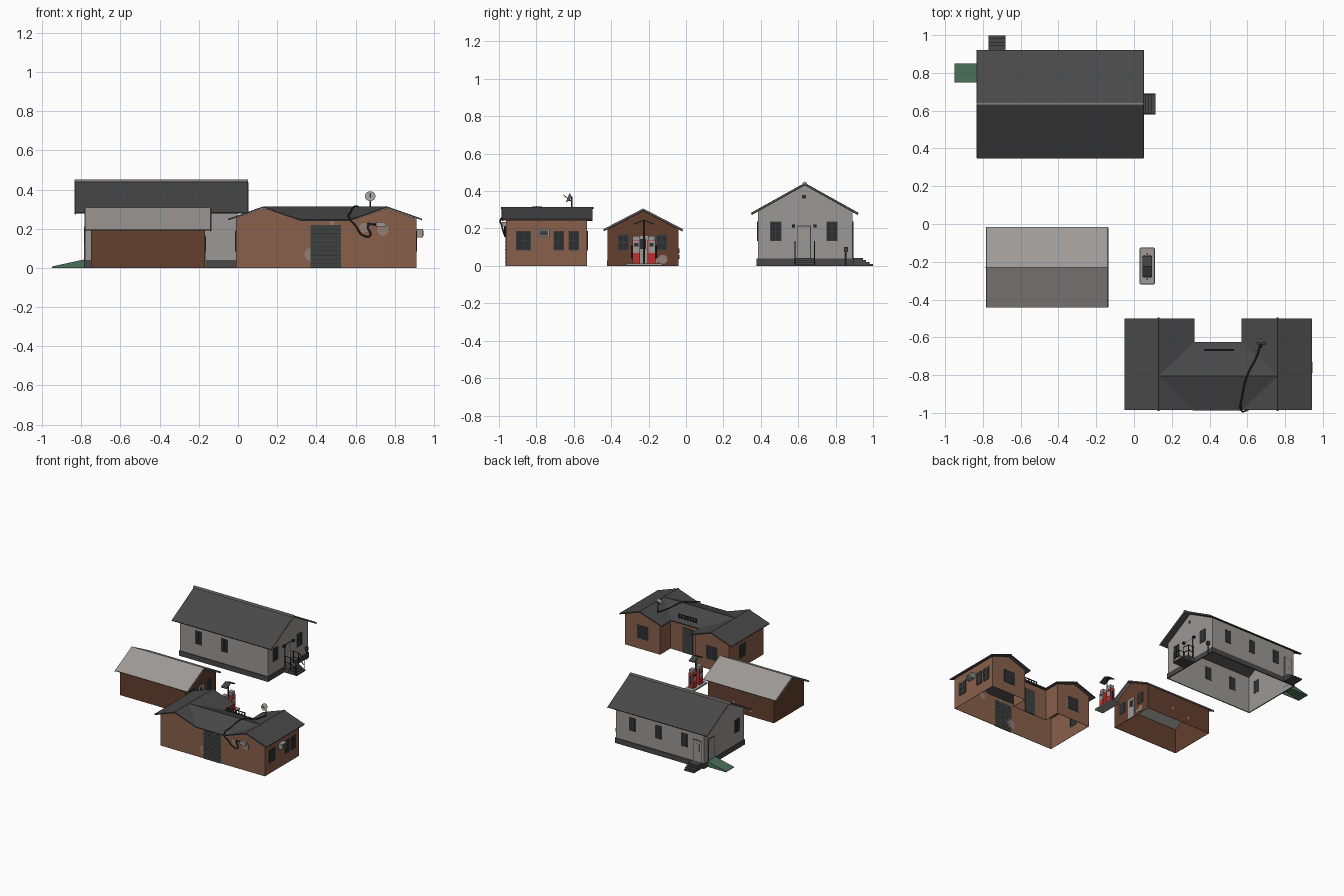
import bpy, bmesh, math
from mathutils import Vector

if "Cube" in bpy.data.objects:
    bpy.data.objects.remove(bpy.data.objects["Cube"])


def material(name, r, g, b):
    m = bpy.data.materials.new(name)
    m.use_nodes = True
    m.diffuse_color = (r, g, b, 1)
    m.node_tree.nodes["Principled BSDF"].inputs["Base Color"].default_value = (r, g, b, 1)
    return m


SIDING = material("grey siding", .33, .315, .31)
ROOF = material("dark roofing", .065, .065, .065)
BRICK = material("light brick", .25, .115, .07)
BROWN = material("dark brick", .125, .05, .027)
PALE = material("pale metal", .34, .32, .31)
GLASS = material("dark glass", .025, .027, .028)
RED = material("pump red", .5, .03, .03)
GREEN = material("green ramp", .07, .16, .1)
PLASTER = material("bare plaster", .29, .22, .18)
STEEL = material("dark steel", .05, .055, .055)


def finish(name, bm, mat):
    bmesh.ops.recalc_face_normals(bm, faces=bm.faces)
    me = bpy.data.meshes.new(name)
    bm.to_mesh(me)
    bm.free()
    me.materials.append(mat)
    ob = bpy.data.objects.new(name, me)
    bpy.context.collection.objects.link(ob)
    return ob


def box(name, mat, x, y, z):
    """Box from (low, high) ranges on each axis."""
    bm = bmesh.new()
    bmesh.ops.create_cube(bm, size=1)
    for v in bm.verts:
        v.co = [sum(r) / 2 + c * (r[1] - r[0]) for r, c in zip((x, y, z), v.co)]
    return finish(name, bm, mat)


def rod(name, mat, a, b, r, sides=8, r2=None):
    a, b = Vector(a), Vector(b)
    bm = bmesh.new()
    bmesh.ops.create_cone(bm, cap_ends=True, segments=sides, radius1=r,
                          radius2=r if r2 is None else r2, depth=(b - a).length)
    ob = finish(name, bm, mat)
    ob.location = (a + b) / 2
    ob.rotation_euler = (b - a).to_track_quat('Z', 'Y').to_euler()
    return ob


def sheet(name, mat, polys, thick):
    """Polygons given as point lists, welded and thickened."""
    bm = bmesh.new()
    for p in polys:
        bm.faces.new([bm.verts.new(c) for c in p])
    bmesh.ops.remove_doubles(bm, verts=bm.verts, dist=.0005)
    for f in bm.faces:
        f.normal_update()
    ob = finish(name, bm, mat)
    m = ob.modifiers.new("thickness", 'SOLIDIFY')
    m.thickness, m.offset = thick, 0
    return ob


def walls(name, mat, pts, height):
    """Open shell along a closed outline; the tops follow the roof."""
    sheet(name, mat, [[(*a, 0), (*b, 0), (*b, height(*b) - .006), (*a, height(*a) - .006)]
                      for a, b in zip(pts, pts[1:] + pts[:1])], .003)


def on_wall(name, mat, axis, pos, u, z, half=.004):
    """Thin plate on a wall facing the given axis."""
    depth = (pos - half, pos + half)
    return box(name, mat, depth, u, z) if axis == 'x' else box(name, mat, u, depth, z)


def window(name, axis, pos, u, w=.06, z=(.09, .19), frame=STEEL):
    a, b = u - w / 2, u + w / 2
    on_wall(name + "_pane", GLASS, axis, pos, (a, b), z, .003)
    t = .004
    for i, (lo, hi) in enumerate([(a, a + t), (u - t / 2, u + t / 2), (b - t, b)]):
        on_wall(f"{name}_upright_{i}", frame, axis, pos, (lo, hi), z)
    for i, h in enumerate([z[0], (z[0] + z[1]) / 2, z[1]]):
        on_wall(f"{name}_rail_{i}", frame, axis, pos, (a, b), (h - t / 2, h + t / 2))


def gable_building(name, wall_mat, roof_mat, x, y, roof_x, roof_y, top, slope):
    mid = sum(roof_y) / 2

    def height(px, py):
        return top - slope * abs(py - mid)
    walls(name + "_walls", wall_mat, [(x[0], y[0]), (x[1], y[0]), (x[1], mid), (x[1], y[1]),
                                      (x[0], y[1]), (x[0], mid)], height)
    sheet(name + "_roof", roof_mat, [[(px, py, height(px, py)) for px, py in
          [(roof_x[0], e), (roof_x[1], e), (roof_x[1], mid), (roof_x[0], mid)]] for e in roof_y], .008)
    # Sloping trim boards at both gables
    for i, px in enumerate(roof_x):
        for j, e in enumerate(roof_y):
            rod(f"{name}_trim_{i}{j}", PALE, (px, e, height(px, e) - .005), (px, mid, top - .005), .004, 4)
    return mid


# Grey house
mid = gable_building("house", SIDING, ROOF, (-.78, -.005), (.385, .89), (-.83, .05), (.35, .92), .44, .56)
rod("house_ridge_cap", PALE, (-.835, mid, .438), (.05, mid, .438), .012, 10)
for i, e in enumerate((.382, .893)):
    box(f"house_foundation_long_{i}", ROOF, (-.785, 0), (e - .004, e + .004), (0, .04))
for i, e in enumerate((-.783, -.002)):
    box(f"house_foundation_end_{i}", ROOF, (e - .004, e + .004), (.38, .895), (0, .04))
for i, u in enumerate((.48, .78)):
    window(f"house_left_window_{i}", 'x', -.004, u, .06, (.135, .235))
window("house_right_window", 'x', -.781, .47, .06, (.135, .235))
for i, u in enumerate((-.62, -.39)):
    window(f"house_front_window_{i}", 'y', .384, u, .055, (.135, .235))
for i, u in enumerate((-.15, -.38, -.61)):
    window(f"house_back_window_{i}", 'y', .891, u, .055, (.135, .235))
for name, axis, pos, u in (("left", 'x', -.003, .63), ("right", 'x', -.782, .8), ("back", 'y', .892, -.725)):
    on_wall(f"{name}_door_frame", STEEL, axis, pos, (u - .037, u + .037), (.04, .215), .003)
    on_wall(f"{name}_door", SIDING, axis, pos, (u - .033, u + .033), (.04, .211))
    on_wall(f"{name}_door_panel", PALE, axis, pos, (u - .02, u + .02), (.13, .19), .0048)
on_wall("gable_vent", GLASS, 'x', -.004, (.62, .642), (.36, .38))
for i, u in enumerate((.575, .69)):
    box(f"door_lamp_{i}", GLASS, (-.005, .015), (u - .008, u + .008), (.205, .22))
box("meter", STEEL, (0, .02), (.845, .865), (.075, .1))
rod("meter_pipe", STEEL, (.01, .855, 0), (.01, .855, .08), .004)

# Stairs, railings and ramp
for i in range(4):
    h = .042 - i * .0105
    box(f"left_step_{i}", ROOF, (0, .06 + i * .018), (.58, .69), (max(0, h - .01), h))
    box(f"back_step_{i}", ROOF, (-.77, -.68), (.89, .945 + i * .018), (max(0, h - .01), h))
for i, u in enumerate((.583, .687)):
    for j, (px, base) in enumerate(((.01, .04), (.055, .04), (.105, .0))):
        rod(f"rail_post_{i}{j}", GLASS, (px, u, base), (px, u, base + .09), .003, 6)
    for j, d in enumerate((.045, .09)):
        rod(f"rail_level_{i}{j}", GLASS, (.005, u, .04 + d), (.055, u, .04 + d), .003, 6)
        rod(f"rail_slope_{i}{j}", GLASS, (.055, u, .04 + d), (.105, u, d), .003, 6)
sheet("green_ramp", GREEN, [[(-.95, .75, .004), (-.95, .85, .004), (-.785, .85, .04), (-.785, .75, .04)]], .006)
for i, u in enumerate((.752, .848)):
    sheet(f"ramp_side_{i}", GREEN, [[(-.95, u, 0), (-.785, u, 0), (-.785, u, .04), (-.95, u, .004)]], .003)

# Brown shed
mid = gable_building("shed", BROWN, PALE, (-.75, -.17), (-.42, -.04), (-.78, -.14), (-.44, -.018), .303, .52)
rod("shed_ridge_beam", STEEL, (-.787, mid, .295), (-.135, mid, .295), .006, 6)
for i, u in enumerate((-.335, -.13)):
    window(f"shed_window_{i}", 'x', -.169, u, .06, (.085, .165))
on_wall("shed_door", PALE, 'x', -.168, (-.263, -.197), (0, .16))
on_wall("shed_door_glass", GLASS, 'x', -.168, (-.245, -.215), (.09, .145), .0048)
for i, (u, z, r) in enumerate(((-.125, .035, .025), (-.16, .03, .015))):
    rod(f"shed_patch_{i}", PLASTER, (-.172, u, z), (-.166, u, z), r, 12)
for i, (u, z) in enumerate(((-.4, .08), (-.55, .05))):
    rod(f"shed_back_patch_{i}", PLASTER, (u, -.042, z), (u, -.036, z), .012, 10)


# Station with two gabled wings
CX = .445


def station_height(x, y):
    wing = .31 - .352 * abs(abs(x - CX) - .315)
    return max(wing, .31 - .375 * abs(y + .805))


half = [(0, .2, -.985, -.985)]
outline = [(-.01, -.96), (.13, -.96), (.31, -.96), (.58, -.96), (.76, -.96), (.91, -.96), (.91, -.53),
           (.76, -.53), (.6, -.53), (.6, -.66), (.29, -.66), (.29, -.53), (.13, -.53), (-.01, -.53)]
walls("station_walls", BRICK, outline, station_height)
wing = [[(-.05, -.985), (.13, -.985), (.13, -.805), (.13, -.5), (-.05, -.5)],
        [(.13, -.985), (.32, -.985), (.13, -.805)],
        [(.13, -.805), (.32, -.625), (.32, -.5), (.13, -.5)]]
wing += [[(2 * CX - x, y) for x, y in p] for p in wing]
wing += [[(.13, -.805), (.32, e), (.57, e), (.76, -.805)] for e in (-.985, -.625)]
sheet("station_roof", ROOF, [[(x, y, station_height(x, y)) for x, y in p] for p in wing], .008)
for i, x in enumerate((.13, .76)):
    rod(f"station_ridge_{i}", ROOF, (x, -.99, .309), (x, -.495, .309), .006, 6)

# Station openings
on_wall("garage_door", STEEL, 'y', -.962, (.37, .525), (0, .22))
for i in range(9):
    on_wall(f"garage_slat_{i}", GLASS, 'y', -.962, (.372, .523), (.02 + i * .022, .023 + i * .022), .0048)
for i, (u, w) in enumerate(((-.87, .08), (-.68, .058), (-.6, .058))):
    window(f"station_left_window_{i}", 'x', .911, u, w, (.085, .185))
window("station_right_window", 'x', -.011, -.7, .08, (.085, .185))
for i, u in enumerate((.14, .75)):
    window(f"station_back_window_{i}", 'y', -.529, u, .1, (.085, .185))
on_wall("station_back_door", STEEL, 'y', -.658, (.4, .49), (0, .2))
box("air_conditioner", PALE, (.91, .945), (-.79, -.73), (.155, .198))
on_wall("air_conditioner_grille", STEEL, 'x', .945, (-.782, -.738), (.163, .19), .001)
for i, (x, z, r) in enumerate(((.375, .068, .036), (.645, .205, .025), (.74, .195, .03), (.48, .23, .012))):
    rod(f"plaster_patch_{i}", PLASTER, (x, -.9635, z), (x, -.958, z), r, 14)
box("wall_floodlight", PALE, (.705, .755), (-.985, -.96), (.21, .235))
rod("floodlight_arm", GLASS, (.66, -.97, .225), (.71, -.97, .222), .004, 6)

# Roof dish, loose cable and low rooftop rack
rod("dish_mast", STEEL, (.675, -.61, .27), (.675, -.61, .37), .004)
rod("dish", PALE, (.675, -.632, .366), (.675, -.617, .36), .027, 20, .012)
rod("dish_arm", GLASS, (.675, -.615, .345), (.675, -.655, .38), .002, 6)
curve = bpy.data.curves.new("roof_cable", 'CURVE')
curve.dimensions, curve.bevel_depth, curve.bevel_resolution = '3D', .0045, 1
path = [(.675, -.61, .29), (.65, -.7, .29), (.6, -.8, .315), (.575, -.9, .285), (.57, -.99, .25),
        (.6, -.985, .215), (.64, -.97, .165), (.675, -.968, .165), (.665, -.968, .215), (.71, -.968, .222)]
spline = curve.splines.new('BEZIER')
spline.bezier_points.add(len(path) - 1)
for p, co in zip(spline.bezier_points, path):
    p.co, p.handle_left_type, p.handle_right_type = co, 'AUTO', 'AUTO'
curve.materials.append(GLASS)
bpy.context.collection.objects.link(bpy.data.objects.new("roof_cable", curve))
for i in range(7):
    x = .375 + i * .025
    rod(f"rack_post_{i}", GLASS, (x, -.665, .25), (x, -.665, .295), .004, 6)
for i, z in enumerate((.27, .293)):
    rod(f"rack_bar_{i}", GLASS, (.37, -.665, z), (.53, -.665, z), .004, 6)

# Fuel island with two pumps and a lamp
island = box("fuel_island", PALE, (.03, .11), (-.32, -.125), (0, .014))
bev = island.modifiers.new("rounded", 'BEVEL')
bev.width, bev.segments = .006, 2
for i, u in enumerate((-.266, -.184)):
    box(f"pump_{i}", RED, (.05, .09), (u - .021, u + .021), (.014, .135))
    box(f"pump_head_{i}", PALE, (.052, .088), (u - .019, u + .019), (.135, .16))
    for j, x in enumerate((.05, .09)):
        on_wall(f"pump_face_{i}{j}", PALE, 'x', x, (u - .017, u + .017), (.07, .132), .001)
        on_wall(f"pump_display_{i}{j}", GLASS, 'x', x, (u - .011, u + .011), (.105, .122), .002)
    side = -1 if i == 0 else 1
    rod(f"pump_hose_{i}", GLASS, (.07, u + side * .025, .04), (.07, u + side * .025, .11), .004, 6)
rod("lamp_pole", STEEL, (.07, -.225, .01), (.07, -.225, .245), .005)
for i, s in enumerate((-1, 1)):
    sheet(f"lamp_shade_{i}", STEEL, [[(.045, -.225, .245), (.095, -.225, .245),
                                     (.095, -.225 + s * .055, .222), (.045, -.225 + s * .055, .222)]], .006)

# Smooth only the round parts
for ob in bpy.data.objects:
    if ob.name.startswith(("dish", "house_ridge", "lamp_pole", "meter_pipe")) and ob.type == 'MESH':
        bpy.ops.object.select_all(action='DESELECT')
        ob.select_set(True)
        bpy.context.view_layer.objects.active = ob
        bpy.ops.object.shade_smooth_by_angle()
